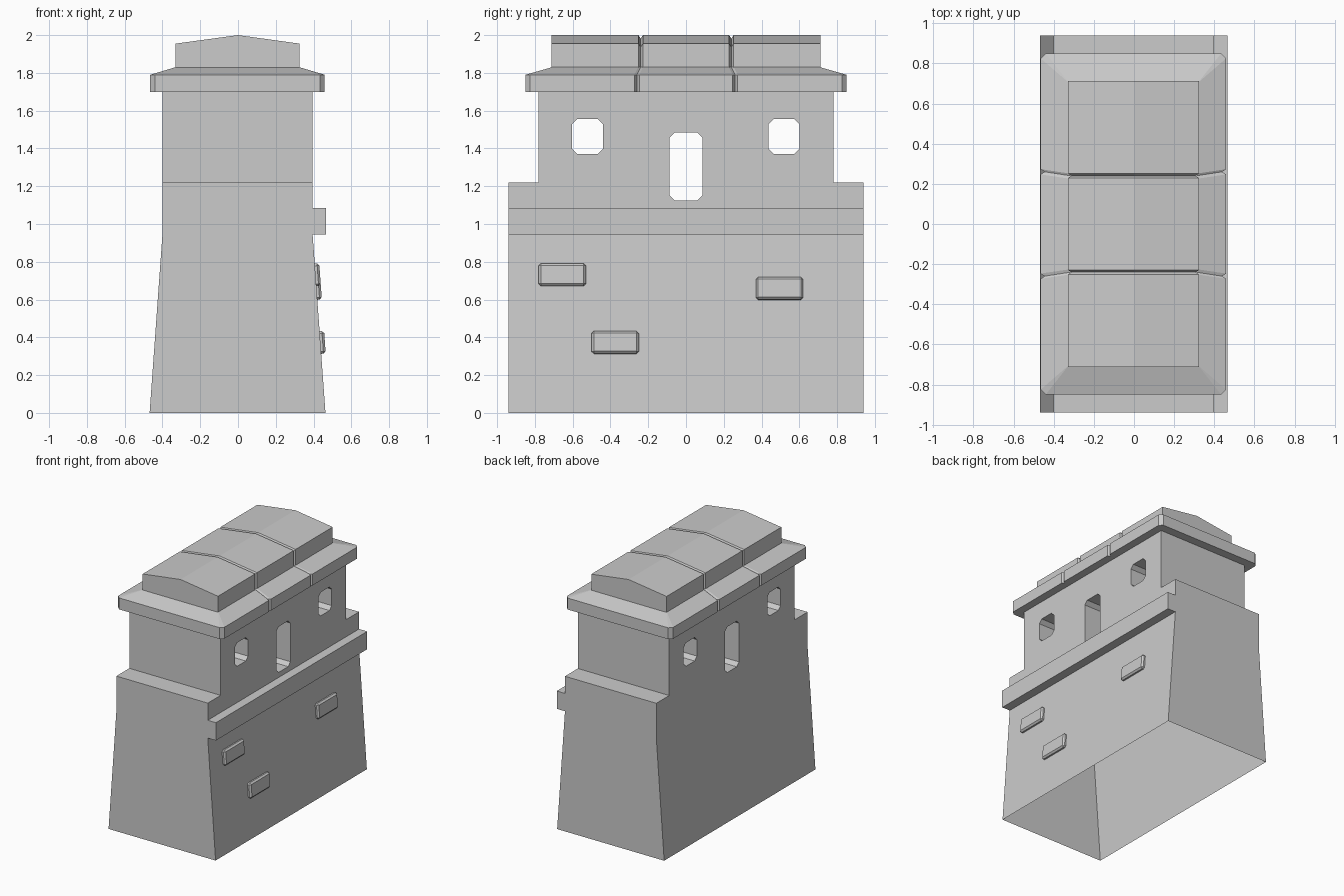
import bpy, bmesh, math
from mathutils import Vector

if "Cube" in bpy.data.objects:
    bpy.data.objects.remove(bpy.data.objects["Cube"])


def finish(name, bm):
    bmesh.ops.recalc_face_normals(bm, faces=bm.faces)
    me = bpy.data.meshes.new(name)
    bm.to_mesh(me)
    bm.free()
    ob = bpy.data.objects.new(name, me)
    bpy.context.collection.objects.link(ob)
    return ob


def loft(rings):
    """Bridge closed rings of equal length and cap both ends."""
    bm = bmesh.new()
    vs = [[bm.verts.new(p) for p in r] for r in rings]
    n = len(vs[0])
    for a, b in zip(vs, vs[1:]):
        for i in range(n):
            j = (i + 1) % n
            bm.faces.new((a[i], a[j], b[j], b[i]))
    bm.faces.new(vs[0][::-1])
    bm.faces.new(vs[-1])
    return bm


def prism_x(profile, x0, x1):
    return loft([[(x, y, z) for y, z in profile] for x in (x0, x1)])


# Wall body: stepped silhouette, with the lower sides battered outwards
half = [(0.94, 0), (0.94, 1.22), (0.78, 1.22), (0.78, 1.70)]
bm = prism_x(half + [(-y, z) for y, z in reversed(half)], -0.40, 0.395)
bmesh.ops.bisect_plane(bm, geom=bm.verts[:] + bm.edges[:] + bm.faces[:],
                       plane_co=(0, 0, 0.945), plane_no=(0, 0, 1))
for v in bm.verts:
    if v.co.z < 0.01:
        v.co.x = 0.463 if v.co.x > 0 else -0.468
body = finish("wall_body", bm)

# Chamfered window openings, cut right through
def window(yc, zc, w, h, c=0.028):
    a, b = w / 2, h / 2
    pts = [(a, b - c), (a - c, b), (c - a, b), (-a, b - c),
           (-a, c - b), (c - a, -b), (a - c, -b), (a, c - b)]
    cut = finish("window_cutter", prism_x([(yc + y, zc + z) for y, z in pts], -0.7, 0.7))
    cut.hide_render = True
    return cut

for spec in ((-0.522, 1.463, 0.165, 0.185), (0, 1.305, 0.175, 0.36), (0.518, 1.463, 0.165, 0.185)):
    cut = window(*spec)
    mod = body.modifiers.new("window", 'BOOLEAN')
    mod.object, mod.solver = cut, 'EXACT'
    bpy.context.view_layer.objects.active = body
    bpy.ops.object.modifier_apply(modifier=mod.name)
    bpy.data.objects.remove(cut)

# The underside is open
bm = bmesh.new()
bm.from_mesh(body.data)
floor = [f for f in bm.faces if all(v.co.z < 0.001 for v in f.verts)]
bmesh.ops.delete(bm, geom=floor, context='FACES')
bm.to_mesh(body.data)
bm.free()

# Ledge along the right side
finish("side_ledge", prism_x([(-0.94, 0.945), (0.94, 0.945), (0.94, 1.085), (-0.94, 1.085)], 0.39, 0.466))

# Raised bricks lying on the battered right side
tilt = math.atan2(0.068, 0.945)
for i, (y, z) in enumerate(((-0.655, 0.73), (0.495, 0.658), (-0.375, 0.372))):
    bm = bmesh.new()
    bmesh.ops.create_cube(bm, size=1)
    bmesh.ops.scale(bm, vec=(0.064, 0.25, 0.12), verts=bm.verts)
    bmesh.ops.bevel(bm, geom=bm.edges[:], offset=0.012, segments=1, affect='EDGES')
    brick = finish(f"brick_{i + 1}", bm)
    brick.location = (0.463 - 0.068 * z / 0.945 - 0.008, y, z)
    brick.rotation_euler.y = -tilt

# Eaves: notched plan outline, rising to a sloped shoulder
def plan(x, y, z, c, seam, d):
    g = 0.013
    right = [(x - c, -y), (x, c - y)]
    for s in (-seam, seam):
        right += [(x, s - g), (x - d, s), (x, s + g)]
    right += [(x, y - c), (x - c, y)]
    return [Vector((px - 0.003, py, z)) for px, py in right + [(-a, -b) for a, b in right]]

finish("eaves", loft([plan(0.462, 0.85, 1.70, 0.025, 0.26, 0.02),
                      plan(0.462, 0.85, 1.79, 0.025, 0.26, 0.02),
                      plan(0.328, 0.71, 1.83, 0.001, 0.24, 0.015)]))

# Roof: low gable lofted along y with two V seams
def gable(y, d):
    return [(x, y, z) for x, z in ((-0.33 + d, 1.82), (0.325 - d, 1.82), (0.325 - d, 1.955 - d),
                                   (0, 2.0 - d), (-0.33 + d, 1.955 - d))]

stations = [(-0.713, 0)]
for s in (-0.24, 0.24):
    stations += [(s - 0.012, 0), (s, 0.018), (s + 0.012, 0)]
stations.append((0.713, 0))
finish("gable_roof", loft([gable(y, d) for y, d in stations]))
